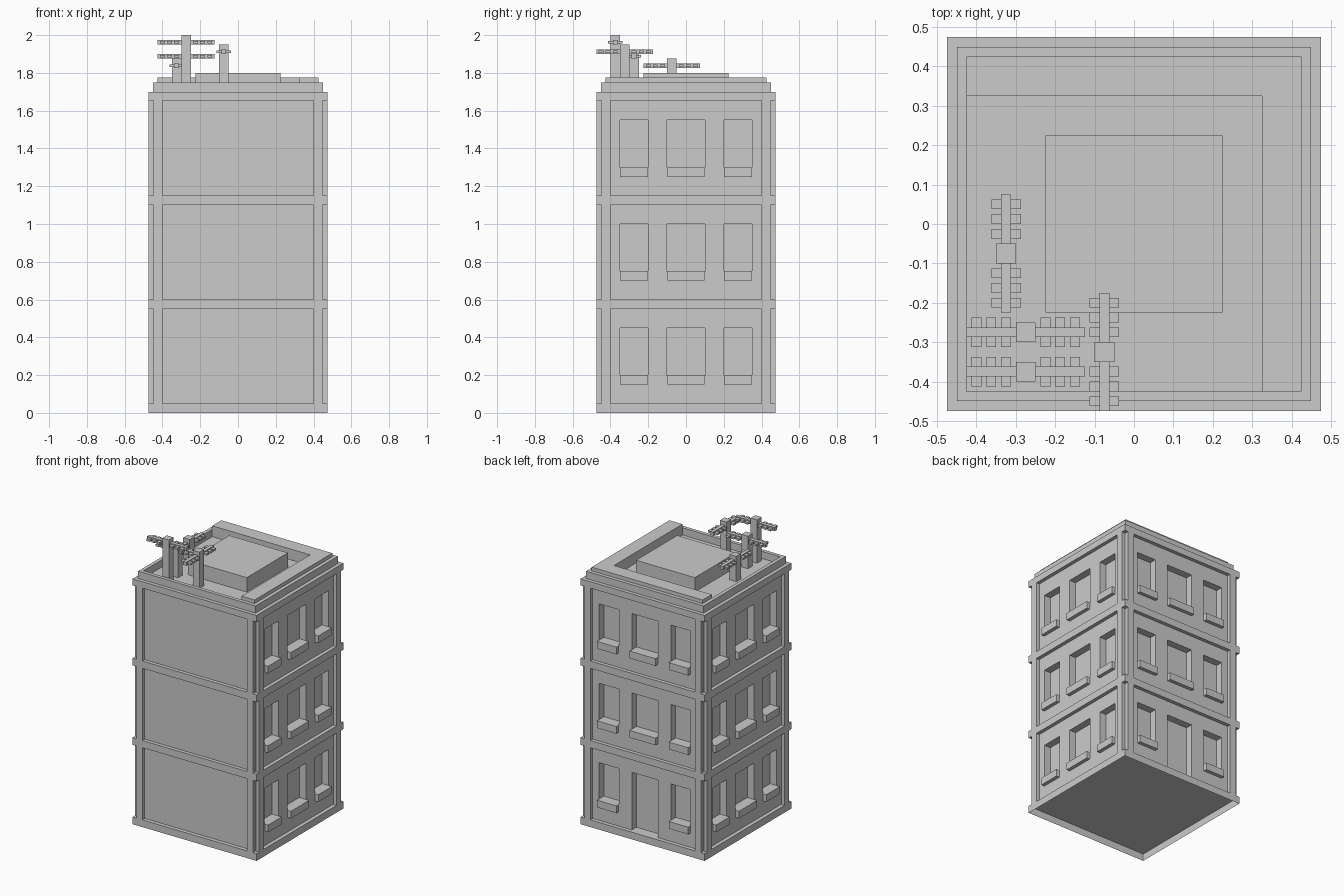
import bpy, bmesh
from mathutils import Matrix, Vector
from math import pi

if "Cube" in bpy.data.objects:
    bpy.data.objects.remove(bpy.data.objects["Cube"])

FLOORS = (0.05, 0.60, 1.15)                   # floor level of each storey
WINDOW_BASE = (0.20, 0.75, 1.30)
COLUMNS = ((-0.275, 0.15), (0, 0.20), (0.275, 0.15))


def build(name, boxes, open_bottom=False):
    """One object from boxes (x0, x1, y0, y1, z0, z1, quarter_turns)."""
    bm = bmesh.new()
    for x0, x1, y0, y1, z0, z1, turn in boxes:
        m = (Matrix.Rotation(turn * pi / 2, 4, 'Z')
             @ Matrix.Translation(((x0 + x1) / 2, (y0 + y1) / 2, (z0 + z1) / 2))
             @ Matrix.Diagonal((x1 - x0, y1 - y0, z1 - z0, 1)))
        bmesh.ops.create_cube(bm, size=1, matrix=m)
    if open_bottom:
        bm.normal_update()
        low = [f for f in bm.faces if f.normal.z < -0.9]
        bmesh.ops.delete(bm, geom=low, context='FACES')
    me = bpy.data.meshes.new(name)
    bm.to_mesh(me)
    bm.free()
    ob = bpy.data.objects.new(name, me)
    bpy.context.collection.objects.link(ob)
    return ob


def square(h, z0, z1):
    return (-h, h, -h, h, z0, z1, 0)


# Walls, window and door openings (turn 1 right, 2 back, 3 left; front is blank)
walls = build("walls", [square(0.45, 0.051, 1.68)])
openings, sills = [], []
for turn in (1, 2, 3):
    for floor, base in enumerate(WINDOW_BASE):
        for x, w in COLUMNS:
            door = turn == 2 and floor == 0 and x == 0
            z0 = 0.04 if door else base - 0.001
            openings.append((x - w / 2, x + w / 2, -0.5, -0.40, z0, base + 0.25, turn))
            if not door:
                s = w / 2 - 0.001
                sills.append((x - s, x + s, -0.475, -0.40, base - 0.05, base, turn))
cutter = build("opening_cutter", openings)
cutter.hide_render = True
cutter.hide_set(True)
cut = walls.modifiers.new("openings", 'BOOLEAN')
cut.object = cutter
cut.operation = 'DIFFERENCE'
cut.solver = 'EXACT'
build("window_sills", sills)

# Hollow base, floor bands and corner pilasters
build("base", [square(0.475, 0, 0.05)], open_bottom=True)
build("floor_bands", [square(0.475, a, b) for a, b in
                      ((0.55, 0.60), (1.10, 1.15), (1.655, 1.70))])
build("pilasters", [(min(s * 0.40, s * 0.447), max(s * 0.40, s * 0.447),
                     -0.475, -0.44, z0, z1, turn)
                    for turn in range(4) for s in (-1, 1)
                    for z0, z1 in zip(FLOORS, (0.55, 1.10, 1.655))])

# Roof: thin rim, raised L-shaped ledge and centre block
build("roof_rim", [(-0.425, 0.45, -0.45, -0.425, 1.70, 1.75, t) for t in range(4)])
build("roof_ledge", [(-0.425, 0.425, 0.325, 0.425, 1.70, 1.775, 0),
                     (0.325, 0.425, -0.425, 0.325, 1.70, 1.775, 0)])
build("roof_block", [square(0.225, 1.70, 1.80)])


# Roof antennas: post, arm and six short crossbars
def antenna(name, x, y, top, along_y):
    arm_z = top - 0.0375
    boxes = [(-0.025, 0.025, -0.025, 0.025, 1.70, top, 0),
             (-0.15, 0.15, -0.0125, 0.0125, arm_z - 0.0125, arm_z + 0.0125, 0)]
    for c in (0.05, 0.0875, 0.125):
        for s in (-1, 1):
            boxes.append((s * c - 0.0125, s * c + 0.0125, -0.0375, 0.0375,
                          arm_z - 0.007, arm_z + 0.007, 0))
    ob = build(name, boxes)
    ob.data.transform(Matrix.Rotation(pi / 2 * along_y, 4, 'Z'))
    ob.location = Vector((x, y, 0))


antenna("antenna_front", -0.275, -0.375, 2.0, False)
antenna("antenna_middle", -0.275, -0.275, 1.925, False)
antenna("antenna_left", -0.325, -0.075, 1.875, True)
antenna("antenna_right", -0.075, -0.325, 1.95, True)
